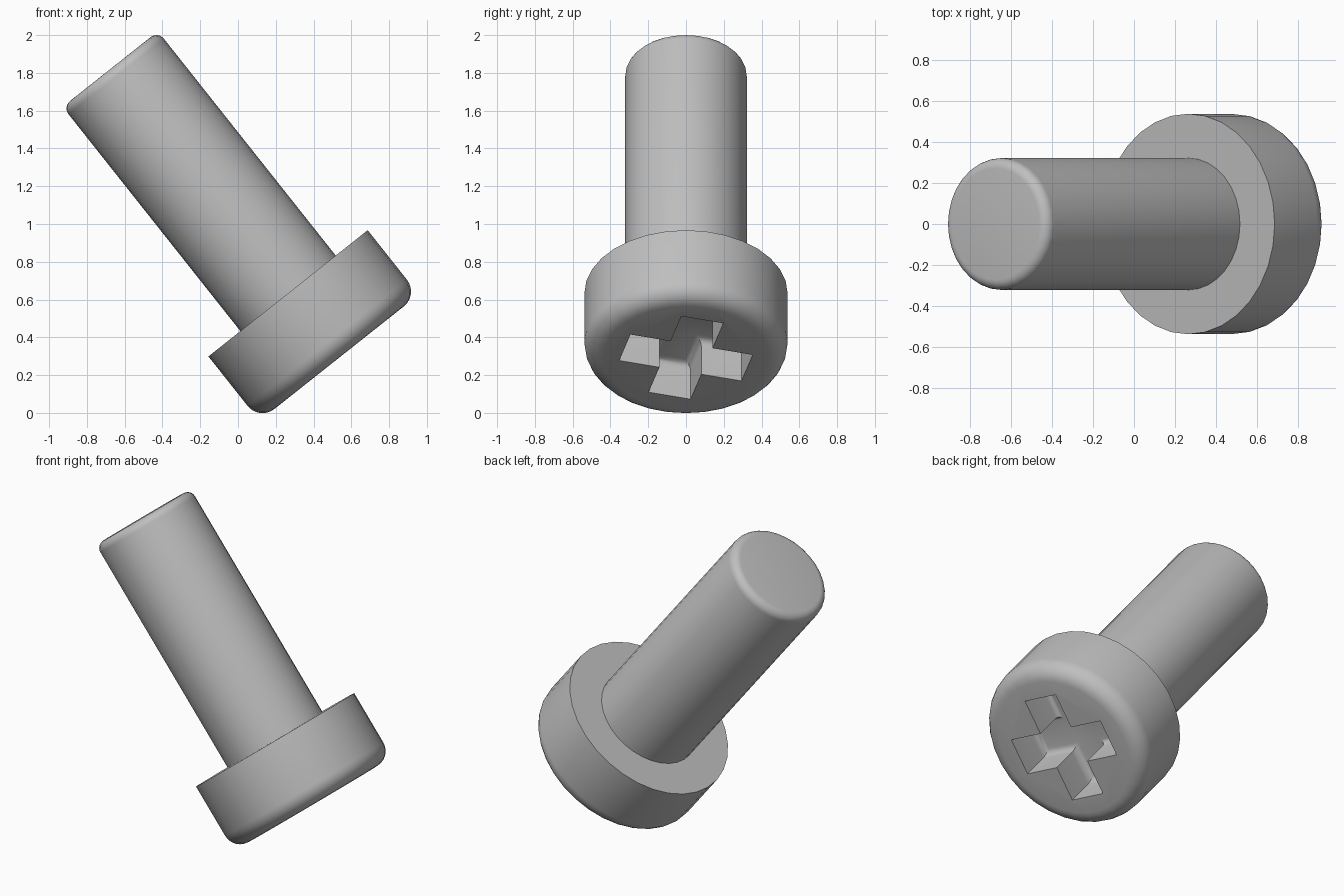
import bpy
import bmesh
from math import sin, cos, pi, radians
from mathutils import Matrix, Vector

cube = bpy.data.objects.get("Cube")
if cube:
    bpy.data.objects.remove(cube, do_unlink=True)

HEAD_R, HEAD_H, HEAD_ROUND = 0.538, 0.435, 0.10
SHAFT_R, SHAFT_L, TIP_ROUND = 0.322, 1.515, 0.05
ARM, HALF, DEPTH, FILLET = 0.335, 0.115, 0.23, 0.04
SIDES = 32

steel = bpy.data.materials.new("steel_grey")
steel.use_nodes = True
colour = (0.52, 0.52, 0.52, 1)
steel.diffuse_color = colour
steel.node_tree.nodes["Principled BSDF"].inputs["Base Color"].default_value = colour


def make_object(name, bm):
    bmesh.ops.recalc_face_normals(bm, faces=bm.faces[:])
    mesh = bpy.data.meshes.new(name)
    bm.to_mesh(mesh)
    bm.free()
    mesh.materials.append(steel)
    obj = bpy.data.objects.new(name, mesh)
    bpy.context.collection.objects.link(obj)
    return obj


def arc(radius, height, r, start, steps=6):
    """Quarter circle in the profile plane, as (radius, height) points."""
    return [(radius + r * cos(start + i * pi / 2 / steps),
             height + r * sin(start + i * pi / 2 / steps)) for i in range(steps + 1)]


# Screw body: head and shaft turned from one profile, with flat ends
profile = arc(HEAD_R - HEAD_ROUND, HEAD_ROUND - HEAD_H, HEAD_ROUND, -pi / 2)
profile += [(HEAD_R, 0), (SHAFT_R, 0)]
profile += arc(SHAFT_R - TIP_ROUND, SHAFT_L - TIP_ROUND, TIP_ROUND, 0)
bm = bmesh.new()
verts = [bm.verts.new((r, 0, z)) for r, z in profile]
edges = [bm.edges.new(pair) for pair in zip(verts, verts[1:])]
bmesh.ops.spin(bm, geom=verts + edges, cent=(0, 0, 0), axis=(0, 0, 1),
               angle=2 * pi, steps=SIDES)
bmesh.ops.remove_doubles(bm, verts=bm.verts[:], dist=0.0005)
bmesh.ops.holes_fill(bm, edges=bm.edges[:], sides=0)
screw = make_object("screw", bm)

# Cross recess: a plus-shaped prism with a rounded floor edge
bm = bmesh.new()
outline = []
for k in range(4):
    turn = Matrix.Rotation(k * pi / 2 + radians(15), 3, 'Z')
    for x, y in ((ARM, -HALF), (ARM, HALF), (HALF, HALF)):
        outline.append(bm.verts.new(turn @ Vector((x, y, -HEAD_H - 0.1))))
base = bm.faces.new(outline)
grown = bmesh.ops.extrude_face_region(bm, geom=[base], use_keep_orig=True)["geom"]
bmesh.ops.translate(bm, vec=(0, 0, DEPTH + 0.1),
                    verts=[g for g in grown if isinstance(g, bmesh.types.BMVert)])
floor_edges = [g for g in grown if isinstance(g, bmesh.types.BMEdge)]
bmesh.ops.recalc_face_normals(bm, faces=bm.faces[:])
bmesh.ops.bevel(bm, geom=floor_edges, offset=FILLET, segments=4, profile=0.5,
                affect='EDGES')
cutter = make_object("recess_cutter", bm)
cutter.hide_render = True

# Cut the recess and discard the cutter
cut = screw.modifiers.new("recess", 'BOOLEAN')
cut.operation = 'DIFFERENCE'
cut.solver = 'EXACT'
cut.object = cutter
bpy.ops.object.select_all(action='DESELECT')
screw.select_set(True)
bpy.context.view_layer.objects.active = screw
bpy.ops.object.modifier_apply(modifier=cut.name)
bpy.data.objects.remove(cutter, do_unlink=True)
bpy.ops.object.shade_smooth_by_angle(angle=radians(30))

# Lean the screw so that it rests on the rim of its head
screw.rotation_euler = (0, radians(-38.4), 0)
screw.location = (0.265, 0, 0.633)
